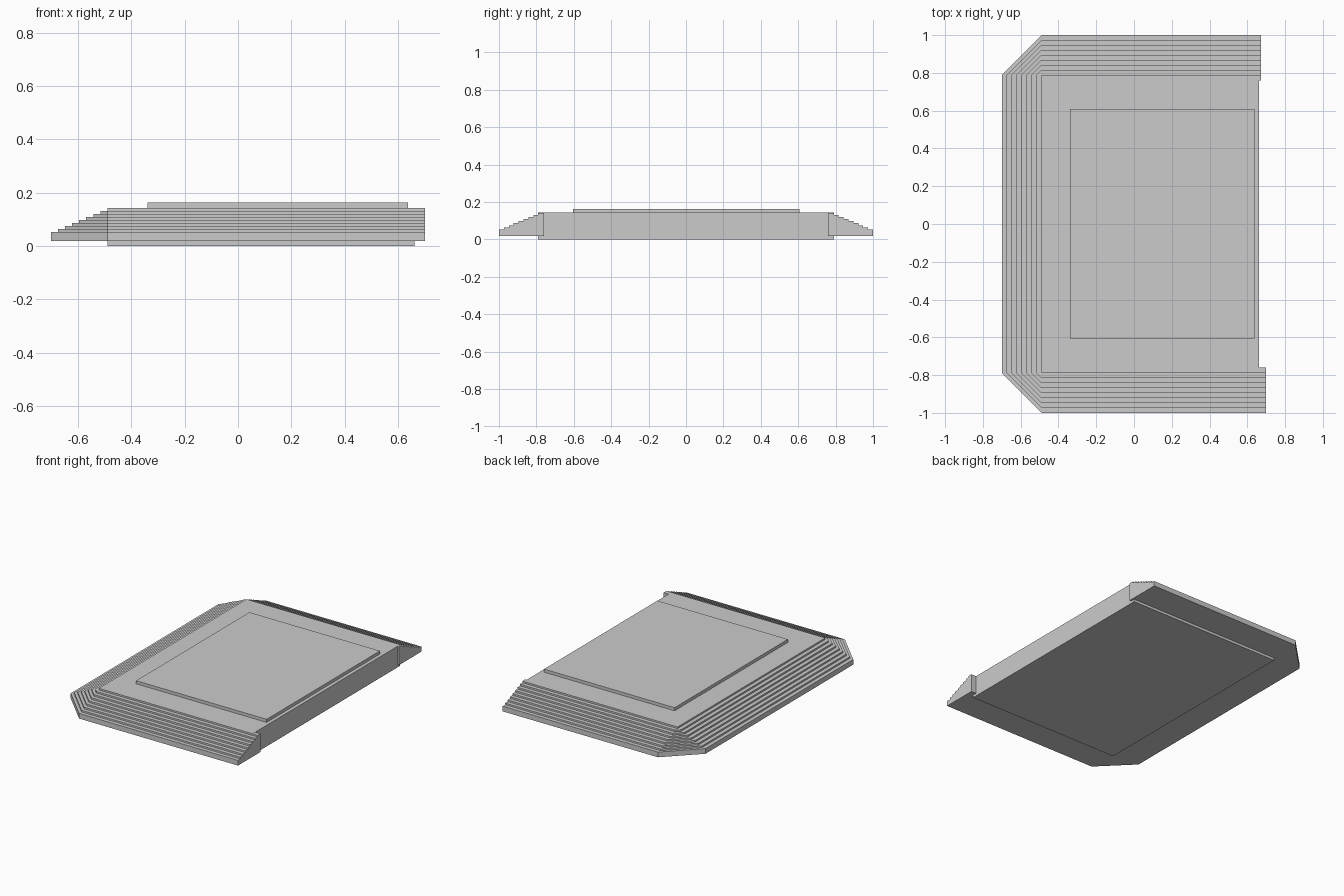
import bpy, bmesh
from mathutils import Vector

if "Cube" in bpy.data.objects:
    bpy.data.objects.remove(bpy.data.objects["Cube"])

CORE_TOP, RIM_BOTTOM, RIM_LOW = 0.143, 0.018, 0.053
X0, X1, Y = -0.49, 0.662, 0.79
STEPS, RUN, LIP = 8, 0.21, 0.03


def add_object(name, bm):
    bmesh.ops.recalc_face_normals(bm, faces=bm.faces)
    mesh = bpy.data.meshes.new(name)
    bm.to_mesh(mesh)
    bm.free()
    bpy.context.collection.objects.link(bpy.data.objects.new(name, mesh))


def box(name, lo, hi):
    bm = bmesh.new()
    bmesh.ops.create_cube(bm, size=1)
    lo, hi = Vector(lo), Vector(hi)
    for v in bm.verts:
        v.co = (lo + hi) / 2 + v.co * (hi - lo)
    add_object(name, bm)


# central slab and raised top panel
box("core_slab", (X0, -Y, 0), (X1, Y, CORE_TOP))
box("top_panel", (-0.34, -0.605, CORE_TOP - 0.01), (0.638, 0.608, 0.164))

# staircase cross-section: (outward distance from core edge, height)
rise = (CORE_TOP - RIM_LOW) / STEPS
profile = [(-LIP, RIM_BOTTOM), (RUN, RIM_BOTTOM)]
for i in range(STEPS):
    z = RIM_LOW + i * rise
    profile += [(RUN * (1 - i / STEPS), z), (RUN * (1 - (i + 1) / STEPS), z)]
profile += [(0, CORE_TOP - 0.0005), (-LIP, CORE_TOP - 0.0005)]

# sweep stations: base point, outward direction, inward lip direction
stations = [
    ((0.70, -Y), (0, -1), (0, -1)),
    ((X0, -Y), (0, -1), (-1, -1)),
    ((X0, -Y), (-1, 0), (-1, -1)),
    ((X0, Y), (-1, 0), (-1, 1)),
    ((X0, Y), (0, 1), (-1, 1)),
    ((0.673, Y), (0, 1), (0, 1)),
]

# stepped rim around three sides, with chamfered corners
bm = bmesh.new()
rings = []
for base, out, lip in stations:
    ring = []
    for d, z in profile:
        n = out if d >= 0 else lip
        ring.append(bm.verts.new((base[0] + n[0] * d, base[1] + n[1] * d, z)))
    rings.append(ring)
count = len(profile)
for a, b in zip(rings, rings[1:]):
    for i in range(count):
        j = (i + 1) % count
        bm.faces.new((a[i], a[j], b[j], b[i]))
bm.faces.new(rings[0])
bm.faces.new(rings[-1])
bmesh.ops.remove_doubles(bm, verts=bm.verts, dist=0.0001)
add_object("stepped_rim", bm)
